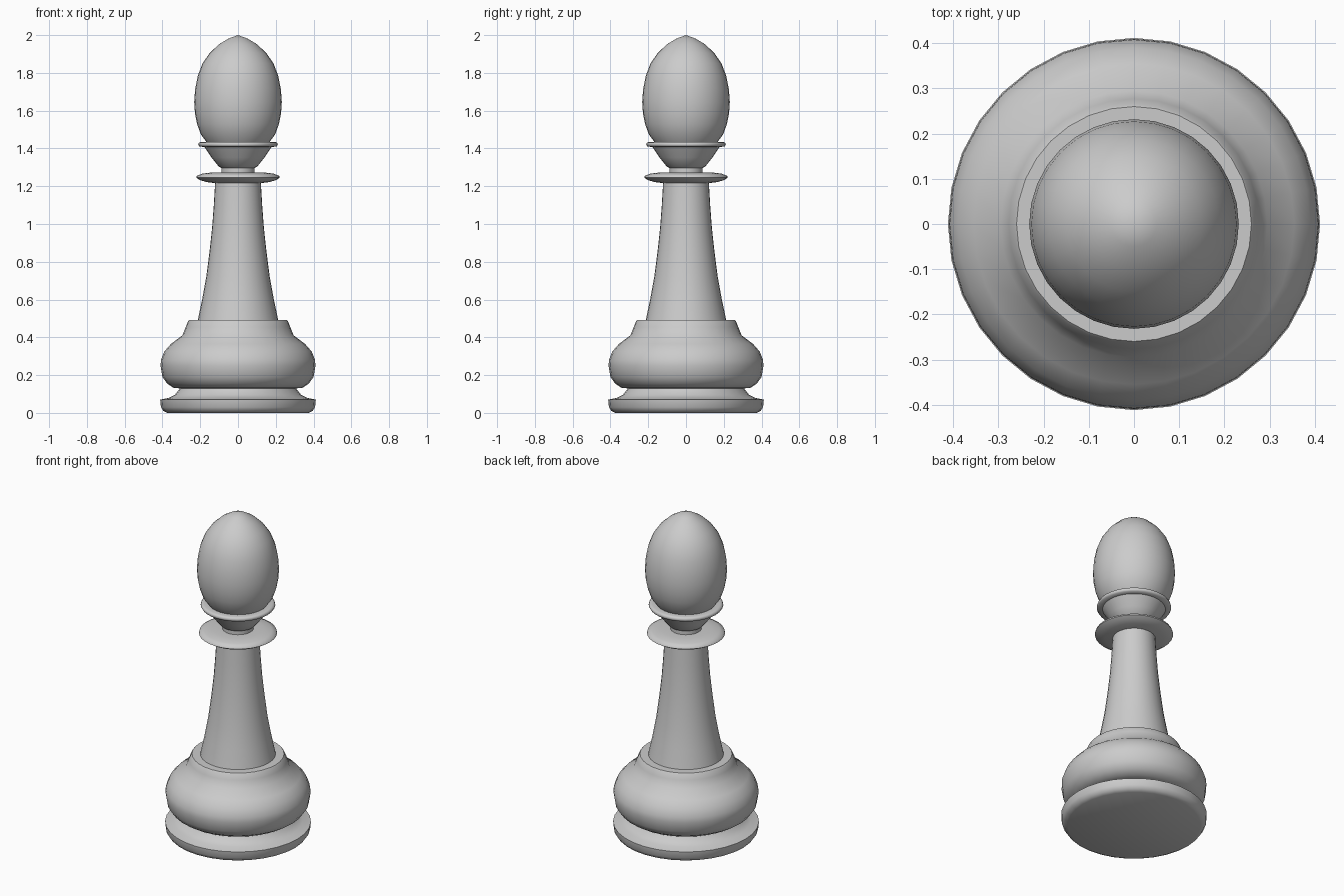
import bpy, bmesh
from math import cos, sin, pi, radians

SIDES = 32


def lathe(name, profile, angle=35):
    """Revolve a (radius, height) profile around z; zero radius makes a pole."""
    bm = bmesh.new()
    rings = []
    for r, z in profile:
        if r == 0:
            rings.append([bm.verts.new((0, 0, z))] * SIDES)
        else:
            rings.append([bm.verts.new((r * cos(2 * pi * i / SIDES),
                                        r * sin(2 * pi * i / SIDES), z))
                          for i in range(SIDES)])
    for a, b in zip(rings, rings[1:]):
        for i in range(SIDES):
            j = (i + 1) % SIDES
            bm.faces.new(list(dict.fromkeys((a[i], a[j], b[j], b[i]))))
    mesh = bpy.data.meshes.new(name)
    bm.to_mesh(mesh)
    bm.free()
    ob = bpy.data.objects.new(name, mesh)
    bpy.context.collection.objects.link(ob)
    bpy.ops.object.select_all(action='DESELECT')
    ob.select_set(True)
    bpy.context.view_layer.objects.active = ob
    bpy.ops.object.shade_smooth_by_angle(angle=radians(angle))
    return ob


# Foot disc with its waisted groove
lathe("foot", [(0, 0), (.375, 0), (.395, .01), (.408, .03), (.412, .07),
               (.365, .08), (.335, .095), (.315, .12), (.307, .13)], 50)

# Rounded bulge and its flat shoulder
lathe("bulge", [(.307, .13), (.34, .132), (.375, .155), (.40, .19), (.41, .25),
                (.408, .28), (.39, .325), (.355, .365), (.295, .41),
                (.277, .455), (.265, .485), (.26, .491), (.213, .491)], 40)

# Tapering stem
lathe("stem", [(.213, .491), (.19, .60), (.168, .72), (.15, .86),
               (.137, .98), (.128, 1.10), (.121, 1.222)])

# Thin collar disc
lathe("collar", [(.121, 1.216), (.165, 1.222), (.20, 1.232), (.221, 1.245),
                 (.218, 1.255), (.19, 1.266), (.14, 1.273), (.088, 1.273)], 60)

# Narrow neck flaring up to a small ring
lathe("neck", [(.088, 1.273), (.088, 1.297), (.10, 1.302), (.14, 1.352),
               (.178, 1.408)])
lathe("ring", [(.178, 1.408), (.205, 1.41), (.211, 1.42), (.207, 1.431),
               (.195, 1.435), (.168, 1.435)], 60)

# Pointed egg head
lathe("head", [(.168, 1.435), (.197, 1.475), (.217, 1.53), (.228, 1.585),
               (.232, 1.645), (.227, 1.715), (.213, 1.785), (.188, 1.85),
               (.15, 1.905), (.10, 1.952), (.05, 1.982), (0, 2.0)], 50)
